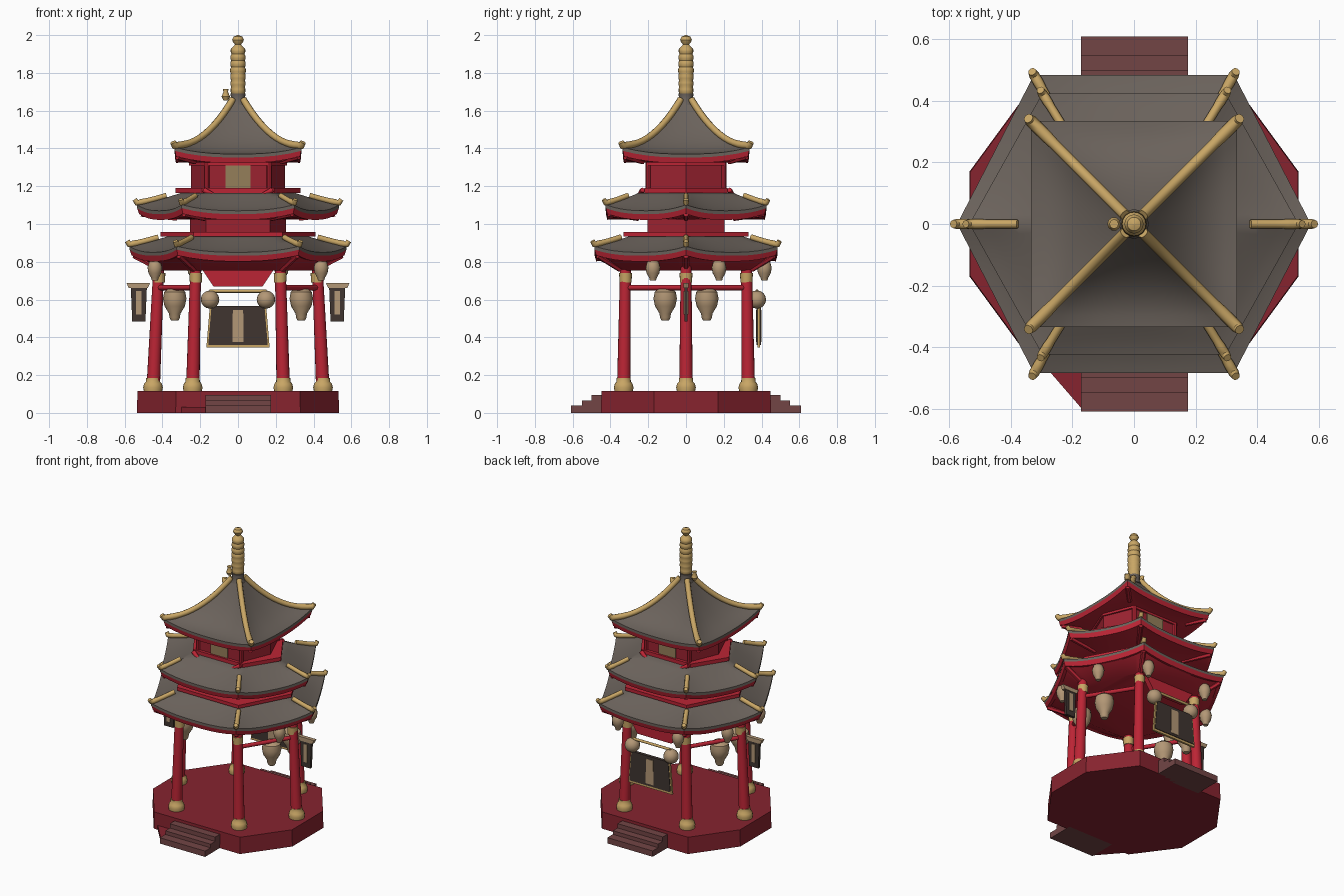
import bpy, bmesh, math
from mathutils import Vector

if "Cube" in bpy.data.objects:
    bpy.data.objects.remove(bpy.data.objects["Cube"])


def mat(name, rgb):
    m = bpy.data.materials.new(name)
    m.diffuse_color = (*rgb, 1)
    m.use_nodes = True
    m.node_tree.nodes["Principled BSDF"].inputs["Base Color"].default_value = m.diffuse_color
    return m


RED = mat("lacquer red", (0.50, 0.018, 0.035))
WALL = mat("wall crimson", (0.33, 0.016, 0.03))
BASE = mat("platform dark red", (0.24, 0.017, 0.028))
STAIR = mat("stair brown red", (0.17, 0.06, 0.06))
GREY = mat("roof grey", (0.145, 0.122, 0.105))
GOLD = mat("trim gold", (0.58, 0.38, 0.13))
TAN = mat("lantern tan", (0.45, 0.31, 0.18))
DARK = mat("sign dark brown", (0.05, 0.035, 0.03))
WINDOW = mat("window ochre", (0.30, 0.21, 0.10))


def mk(name, verts, faces, m, smooth=None):
    me = bpy.data.meshes.new(name)
    me.from_pydata(verts, [], faces)
    bm = bmesh.new()
    bm.from_mesh(me)
    bmesh.ops.remove_doubles(bm, verts=bm.verts, dist=1e-5)
    bmesh.ops.recalc_face_normals(bm, faces=bm.faces)
    bm.to_mesh(me)
    bm.free()
    me.materials.append(m)
    ob = bpy.data.objects.new(name, me)
    bpy.context.collection.objects.link(ob)
    if smooth:
        bpy.ops.object.select_all(action='DESELECT')
        ob.select_set(True)
        bpy.context.view_layer.objects.active = ob
        bpy.ops.object.shade_smooth_by_angle(angle=math.radians(smooth))
    return ob


def loft(name, rings, m, smooth=None, caps=(True, True)):
    n = len(rings[0])
    faces = [(r * n + i, r * n + (i + 1) % n, (r + 1) * n + (i + 1) % n, (r + 1) * n + i)
             for r in range(len(rings) - 1) for i in range(n)]
    if caps[0]:
        faces.append(tuple(range(n)))
    if caps[1]:
        faces.append(tuple((len(rings) - 1) * n + i for i in range(n)))
    return mk(name, [v for r in rings for v in r], faces, m, smooth)


def prism(name, poly, z0, z1, m, top=1.0):
    return loft(name, [[(x, y, z0) for x, y in poly], [(x * top, y * top, z1) for x, y in poly]], m)


def box(name, x0, x1, y0, y1, z0, z1, m):
    return prism(name, [(x0, y0), (x1, y0), (x1, y1), (x0, y1)], z0, z1, m)


def lathe(name, prof, x, y, m, n=16, dx=0, dy=0):
    """Turned part from (radius, z); dx, dy lean the top."""
    k = len(prof) - 1
    return loft(name, [[(x + dx * j / k + r * math.cos(2 * math.pi * i / n),
                         y + dy * j / k + r * math.sin(2 * math.pi * i / n), z) for i in range(n)]
                       for j, (r, z) in enumerate(prof)], m, 40)


def tube(name, path, radii, m, n=8):
    pts = [Vector(p) for p in path]
    rings = []
    for i, p in enumerate(pts):
        d = (pts[min(i + 1, len(pts) - 1)] - pts[max(i - 1, 0)]).normalized()
        u = d.cross(Vector((0, 0, 1))).normalized()
        v = u.cross(d)
        rings.append([p + radii[i] * (u * math.cos(2 * math.pi * a / n) + v * math.sin(2 * math.pi * a / n))
                      for a in range(n)])
    return loft(name, rings, m, 50)


def hexa(rx, cx, cy):
    return [(rx, 0), (cx, cy), (-cx, cy), (-rx, 0), (-cx, -cy), (cx, -cy)]


def roof(name, outer, inner, zmid, lift, ztop, power, under, uz, ridge, gold_end):
    K, S = 10, 8

    def edge(poly):
        out = []
        for a, b in zip(poly, poly[1:] + poly[:1]):
            for i in range(K):
                t = i / K
                out.append((a[0] + (b[0] - a[0]) * t, a[1] + (b[1] - a[1]) * t, abs(2 * t - 1) ** 2.5))
        return out

    def point(o, q, s):
        e = zmid + lift * o[2]
        return (o[0] + (q[0] - o[0]) * s, o[1] + (q[1] - o[1]) * s, e + (ztop - e) * s ** power)

    eo, ei = edge(outer), edge(inner)
    # tiled shell with a thin edge
    rings = [[(o[0], o[1], zmid + lift * o[2] - 0.018) for o in eo]]
    rings += [[point(o, q, s / S) for o, q in zip(eo, ei)] for s in range(S + 1)]
    loft(name + "_tiles", rings, GREY, 35, (False, True))
    # red eave board and soffit
    sof = [[(o[0] * f, o[1] * f, zmid + lift * o[2] - d) for o in eo]
           for f, d in ((0.998, 0.016), (0.98, 0.048), (0.94, 0.045))]
    sof.append([(o[0] * under, o[1] * under, uz) for o in eo])
    loft(name + "_soffit", sof, RED, 30, (False, True))
    # hip ridges: gold with upturned tips, ending part way on the lower roofs
    for c in range(len(outer)):
        o, q = eo[c * K], ei[c * K]
        path = [Vector(point(o, q, s / 12)) + Vector((0, 0, 0.010)) for s in range(13)]
        d = (Vector(o[:2]) - Vector(q[:2])).normalized() * 0.012
        path.insert(0, path[0] + Vector((d.x, d.y, 0.018)))
        g = path[:gold_end + 1]
        tube(f"{name}_ridge_{c}", g, ([ridge * 0.8] + [ridge] * 3 + [ridge * 0.9] * 10)[:len(g)], GOLD)
        # soffit corner beam
        tube(f"{name}_corner_beam_{c}", [(o[0] * 0.96, o[1] * 0.96, zmid + lift - 0.05),
                                         (o[0] * under, o[1] * under, uz + 0.005)], [0.015] * 2, RED, 6)


# platform and stairs
B = [(0.535, 0.17), (0.33, 0.45), (-0.33, 0.45), (-0.535, 0.17)]
prism("platform", B + [(-x, -y) for x, y in B], 0, 0.115, BASE, 0.995)
for side in (-1, 1):
    for i, (y, h) in enumerate(((0.61, 0.04), (0.55, 0.065), (0.50, 0.095))):
        ys = sorted((side * 0.42, side * y))
        box(f"stair_{side}_{i}", -0.172, 0.175, ys[0], ys[1], 0, h, STAIR)
prism("stair_wedge", [(-0.30, -0.45), (-0.17, -0.45), (-0.17, -0.60)], 0, 0.03, BASE)

# columns
COLS = hexa(0.45, 0.24, 0.33)
for i, (x, y) in enumerate(COLS):
    dx, dy = -0.07 * x, -0.03 * y
    lathe(f"column_{i}", [(0.036, 0.11), (0.028, 0.80)], x, y, RED, 16, dx, dy)
    lathe(f"column_foot_{i}", [(0.048, 0.112), (0.052, 0.135), (0.047, 0.155), (0.038, 0.165), (0.037, 0.185)],
          x, y, GOLD)
    lathe(f"column_collar_{i}", [(0.032, 0.69), (0.034, 0.74)], x + dx, y + dy, GOLD)
    # rails on the four slanted sides
    x2, y2 = COLS[(i + 1) % 6]
    if y * y2 == 0:
        tube(f"rail_{i}", [(x * 0.945, y * 0.97, 0.663), (x2 * 0.945, y2 * 0.97, 0.663)], [0.014] * 2, RED)
mk("back_bracket", [(sx * w, y, z) for y in (0.31, 0.345) for w, z in ((0.19, 0.76), (0.13, 0.67)) for sx in (-1, 1)],
   [(0, 1, 3, 2), (4, 5, 7, 6), (0, 1, 5, 4), (2, 3, 7, 6), (0, 2, 6, 4), (1, 3, 7, 5)], RED)

# lower and middle hexagonal roofs with walls and red ring mouldings
roof("lower_roof", hexa(0.575, 0.325, 0.485), hexa(0.37, 0.22, 0.30), 0.85, 0.032, 0.935, 1.2, 0.72, 0.755, 0.017, 10)
prism("lower_ring", hexa(0.41, 0.235, 0.33), 0.935, 0.958, RED)
prism("middle_wall", hexa(0.255, 0.17, 0.205), 0.95, 1.06, WALL)
roof("middle_roof", hexa(0.535, 0.298, 0.425), hexa(0.30, 0.19, 0.25), 1.07, 0.032, 1.165, 1.2, 0.6, 1.025, 0.016, 9)
prism("middle_ring", hexa(0.33, 0.19, 0.22), 1.165, 1.19, RED)
prism("upper_wall", hexa(0.25, 0.165, 0.20), 1.18, 1.36, WALL)
prism("upper_wall_cornice", hexa(0.26, 0.175, 0.21), 1.31, 1.34, RED)
for side in (-1, 1):
    ys = sorted((side * 0.199, side * 0.207))
    box(f"window_{side}", -0.065, 0.065, ys[0], ys[1], 1.19, 1.31, WINDOW)
    tube(f"balcony_rail_{side}", [(-0.18, side * 0.23, 1.18), (-0.12, side * 0.25, 1.145),
                                  (0.12, side * 0.25, 1.145), (0.18, side * 0.23, 1.18)], [0.014] * 4, RED)
    for x in (-0.165, 0.165):
        lathe(f"upper_post_{side}", [(0.014, 1.18), (0.014, 1.34)], x, side * 0.2, RED, 8)

# square top roof and finial
SQ = [(1, 1), (-1, 1), (-1, -1), (1, -1)]
roof("top_roof", [(x * 0.335, y * 0.335) for x, y in SQ], [(x * 0.028, y * 0.028) for x, y in SQ],
     1.37, 0.035, 1.65, 2.1, 0.68, 1.325, 0.020, 13)
lathe("finial_neck", [(0.048, 1.63), (0.036, 1.66), (0.040, 1.69)], 0, 0, GREY)
prof = [(0.03, 1.68)]
for i in range(7):
    z = 1.69 + i * 0.035
    r = 0.041 - 0.001 * abs(i - 3)
    prof += [(r - 0.003, z), (r + 0.001, z + 0.012), (r + 0.001, z + 0.024)]
prof += [(0.03, 1.935), (0.016, 1.95), (0.026, 1.962), (0.031, 1.975), (0.022, 1.993), (0.002, 2.0)]
lathe("finial", prof, 0, 0, GOLD)
lathe("finial_bell", [(0.012, 1.655), (0.022, 1.675), (0.012, 1.70), (0.015, 1.715)], -0.065, 0, GOLD, 10)

# lanterns
big = [(0.02, 0.49), (0.028, 0.505), (0.03, 0.525), (0.054, 0.565), (0.062, 0.605), (0.056, 0.64), (0.035, 0.657)]
small = [(0.016, 0.70), (0.02, 0.715), (0.034, 0.74), (0.039, 0.77), (0.03, 0.80), (0.012, 0.815)]
for sx in (-1, 1):
    for sy in (-1, 1):
        lathe("big_lantern", big, sx * 0.335, sy * 0.11, TAN)
        lathe("small_lantern", small, sx * 0.44, sy * 0.175, TAN)
    lathe("back_small_lantern", small, sx * 0.23, 0.415, TAN)
    lathe("round_lantern", [(0.048 * math.sin(a * math.pi / 8) + 0.001, 0.6 - 0.048 * math.cos(a * math.pi / 8))
                            for a in range(9)], sx * 0.148, 0.375, TAN)


# hanging signs: slightly flared board with a frame and a plain strip
def board(name, cx, cy, wt, wb, zt, zb, t, m):
    loft(name, [[(cx + sx * w / 2, cy + sy * t / 2, z) for sx, sy in SQ] for w, z in ((wb, zb), (wt, zt))], m)


board("back_sign_frame", 0, 0.385, 0.30, 0.335, 0.555, 0.345, 0.014, GOLD)
board("back_sign", 0, 0.385, 0.28, 0.315, 0.565, 0.36, 0.022, DARK)
board("back_sign_strip", 0, 0.385, 0.055, 0.06, 0.545, 0.375, 0.028, TAN)
tube("back_sign_bar", [(-0.15, 0.375, 0.645), (0.15, 0.375, 0.645)], [0.009] * 2, GOLD)
for sx in (-1, 1):
    tube("back_sign_hanger", [(sx * 0.13, 0.385, 0.55), (sx * 0.14, 0.38, 0.65)], [0.005] * 2, GOLD)
    board("side_sign", sx * 0.525, 0, 0.085, 0.07, 0.665, 0.485, 0.018, DARK)
    board("side_sign_strip", sx * 0.525, 0, 0.028, 0.028, 0.645, 0.52, 0.026, TAN)
    board("side_sign_cap", sx * 0.528, 0, 0.125, 0.10, 0.688, 0.66, 0.026, TAN)
